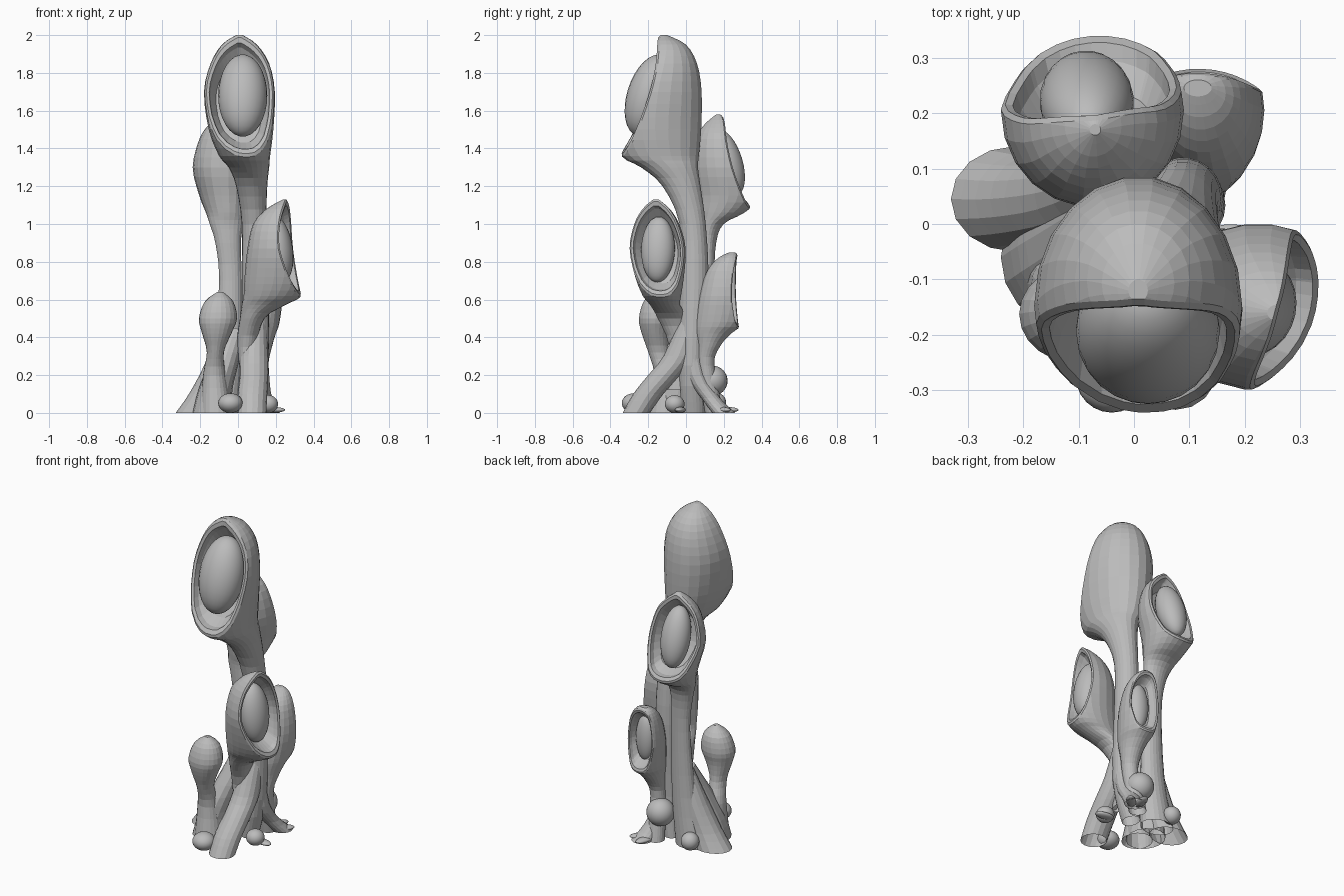
import bpy
import bmesh
from math import cos, sin, pi, radians
from mathutils import Vector, Matrix

old = bpy.data.objects.get("Cube")
if old:
    bpy.data.objects.remove(old, do_unlink=True)

GREY = (0.5, 0.5, 0.5, 1.0)
skin = bpy.data.materials.new("plain grey")
skin.use_nodes = True
skin.diffuse_color = GREY
skin.node_tree.nodes["Principled BSDF"].inputs["Base Color"].default_value = GREY


def finish(bm, name, smooth=False):
    bmesh.ops.recalc_face_normals(bm, faces=bm.faces)
    for face in bm.faces:
        face.smooth = smooth
    mesh = bpy.data.meshes.new(name)
    bm.to_mesh(mesh)
    bm.free()
    mesh.materials.append(skin)
    obj = bpy.data.objects.new(name, mesh)
    bpy.context.collection.objects.link(obj)
    return obj


def smooth_rows(rows, steps):
    """Catmull-Rom interpolation between the section rows."""
    rows = [Vector(r) for r in rows]
    ends = [rows[0]] + rows + [rows[-1]]
    result = []
    for a, b, c, d in zip(ends, ends[1:], ends[2:], ends[3:]):
        for i in range(steps):
            t = i / steps
            result.append(0.5 * (2 * b + (c - a) * t + (2 * a - 5 * b + 4 * c - d) * t * t
                                 + (3 * b - a - 3 * c + d) * t ** 3))
    return result + [rows[-1]]


def loft(rows, sides=22, steps=3):
    """Stack elliptical sections, open below; each row is z, x low, x high, y low, y high."""
    bm = bmesh.new()
    rings = []
    for z, x0, x1, y0, y1 in smooth_rows(rows, steps):
        ring = []
        for i in range(sides):
            a = 2 * pi * i / sides
            ring.append(bm.verts.new(((x0 + x1) / 2 + (x1 - x0) / 2 * cos(a),
                                      (y0 + y1) / 2 + (y1 - y0) / 2 * sin(a), z)))
        rings.append(ring)
    for low, high in zip(rings, rings[1:]):
        for i in range(sides):
            j = (i + 1) % sides
            bm.faces.new((low[i], low[j], high[j], high[i]))
    bm.faces.new(rings[-1])
    return bm


def open_mouth(bm, point, normal, half_width):
    """Slice the pod open along a scooped surface and fold the rim into a hollow."""
    n = Vector(normal).normalized()
    side = n.cross(Vector((0, 0, 1))).normalized()

    def scoop(sign):
        for v in bm.verts:
            across = (v.co - Vector(point)).dot(side) / half_width
            v.co += sign * n * .25 * half_width * across ** 2

    # bend the mesh, cut it flat and bend it back
    scoop(1)
    geom = bm.verts[:] + bm.edges[:] + bm.faces[:]
    bmesh.ops.bisect_plane(bm, geom=geom, dist=1e-5, plane_co=point, plane_no=n,
                           clear_outer=True)
    scoop(-1)
    # the foot of the stalk is open too, so only edges off the ground count
    rim = [e for e in bm.edges if e.is_boundary and e.verts[0].co.z > .3]
    base = {v: v.co.copy() for e in rim for v in e.verts}
    lows = [min(c[k] for c in base.values()) for k in range(3)]
    highs = [max(c[k] for c in base.values()) for k in range(3)]
    centre = (Vector(lows) + Vector(highs)) / 2
    for scale, depth in ((.95, -.04), (.87, 0), (.83, .2), (.68, .5), (.35, .65), (.04, .7)):
        out = bmesh.ops.extrude_edge_only(bm, edges=rim)["geom"]
        rim = [g for g in out if isinstance(g, bmesh.types.BMEdge)]
        ring = [g for g in out if isinstance(g, bmesh.types.BMVert)]
        # each new vertex lies on its parent, so find the parent's rim place
        parents = {v: min(base, key=lambda b: (b.co - v.co).length_squared) for v in ring}
        base = {v: base[parents[v]] for v in ring}
        for v in ring:
            v.co = centre + (base[v] - centre) * scale - n * depth * half_width
    bmesh.ops.contextual_create(bm, geom=rim)


def ball(name, centre, radii, normal=(0, -1, 0)):
    """Ellipsoid with radii sideways, along the normal, and upwards."""
    n = Vector(normal).normalized()
    side = n.cross(Vector((0, 0, 1))).normalized()
    up = side.cross(n)
    turn = Matrix((side, n, up)).transposed().to_4x4()
    bm = bmesh.new()
    bmesh.ops.create_uvsphere(bm, u_segments=24, v_segments=16, radius=1)
    bm.transform(Matrix.Translation(centre) @ turn @ Matrix.Diagonal((*radii, 1)))
    return finish(bm, name, smooth=True)


def pod(name, rows, point, normal, half_width, egg_centre, egg_radii):
    bm = loft(rows)
    open_mouth(bm, point, normal, half_width)
    finish(bm, name + "_pod")
    ball(name + "_egg", egg_centre, egg_radii, normal)


# Tall pod facing the front
pod("tall", [
    (0, .01, .1, -.02, .1), (.25, .02, .16, -.04, .1), (.7, .02, .16, -.03, .12),
    (1, .02, .15, -.035, .105), (1.2, -.01, .155, -.125, .078), (1.3, -.05, .165, -.24, .065),
    (1.36, -.1, .17, -.345, .07), (1.5, -.155, .187, -.41, .083), (1.7, -.18, .195, -.38, .085),
    (1.85, -.145, .165, -.29, .06), (1.95, -.085, .1, -.205, 0), (2, -.01, .025, -.14, -.1)],
    (.01, -.23, 1.7), (0, -.95, .3), .18, (.025, -.192, 1.68), (.13, .12, .225))

# Second pod facing the back
pod("back", [
    (0, -.2, 0, 0, .16), (.3, -.13, .02, .04, .15), (.7, -.1, .02, .07, .15),
    (.9, -.12, .015, .07, .16), (1, -.15, .03, .07, .2), (1.06, -.17, .05, .06, .31),
    (1.15, -.205, .07, .05, .4), (1.3, -.24, .09, .03, .38), (1.45, -.205, .06, .05, .32),
    (1.53, -.15, 0, .1, .26), (1.58, -.08, -.06, .16, .18)],
    (-.075, .185, 1.58), (-.1, .95, .29), .15, (-.085, .22, 1.325), (.085, .08, .18))

# Middle pod facing the left side
pod("side", [
    (.12, .03, .1, -.1, .02), (.35, -.005, .1, -.09, .03),
    (.5, .01, .14, -.15, .01), (.57, .02, .25, -.19, -.03), (.62, .03, .34, -.23, -.025),
    (.72, .035, .4, -.27, -.01), (.87, .05, .4, -.3, 0), (1, .08, .37, -.275, -.035),
    (1.08, .15, .33, -.23, -.085), (1.13, .24, .28, -.175, -.145)],
    (.29, -.15, .88), (.96, -.2, .13), .14, (.215, -.148, .865), (.09, .075, .175))

# Low pod at the back
pod("low", [
    (0, .05, .15, .1, .2), (.25, .07, .16, .06, .15), (.35, .07, .18, .06, .18),
    (.42, .06, .2, .05, .24), (.48, .045, .22, .05, .31), (.62, .03, .235, .07, .34),
    (.75, .04, .215, .11, .32), (.82, .06, .18, .17, .29), (.85, .09, .14, .23, .26)],
    (.13, .272, .65), (.08, .98, .02), .1, (.135, .2, .64), (.06, .045, .14))

# Closed bud
finish(loft([
    (0, -.2, -.03, -.2, -.02), (.2, -.185, -.065, -.17, -.05), (.32, -.165, -.075, -.2, -.09),
    (.42, -.19, -.035, -.235, -.09), (.5, -.207, -.005, -.25, -.075),
    (.59, -.175, -.025, -.225, -.09), (.64, -.11, -.08, -.175, -.145)]), "closed_bud")

# Spreading roots
roots = {
    "left_flare": [(0, -.33, -.1, -.05, .14), (.1, -.26, -.07, -.04, .13),
                   (.25, -.18, -.03, -.02, .13), (.45, -.1, .03, .03, .12)],
    "bud_flare": [(0, -.24, -.03, -.18, .06), (.12, -.21, -.03, -.16, .08),
                  (.25, -.16, 0, -.12, .1), (.45, -.08, .05, -.02, .1)],
    "front_root": [(0, 0, .15, -.335, -.19), (.1, 0, .155, -.28, -.12),
                   (.2, .01, .16, -.2, -.03), (.3, .01, .16, -.12, .04),
                   (.48, .03, .15, -.04, .08)],
    "back_root": [(0, .1, .22, .14, .26), (.08, .08, .18, .08, .18),
                  (.2, .04, .165, 0, .11), (.4, .03, .155, -.03, .08)],
}
for name, rows in roots.items():
    finish(loft(rows, sides=16), name)

# Thin root tips lying on the ground
for i, (x, y, angle) in enumerate(((.19, -.03, -10), (.18, .19, 45), (.13, .22, 75))):
    ball(f"root_tip_{i}", (x, y, .016), (.06, .028, .015),
         (-sin(radians(angle)), cos(radians(angle)), 0))

# Round berries at the foot
for i, (x, y, z, r) in enumerate(((-.04, -.275, .052, .065), (.16, -.06, .047, .052),
                                  (.075, .14, .17, .08), (-.14, .16, .055, .052))):
    ball(f"berry_{i}", (x, y, z), (r, r, min(r, z)))
